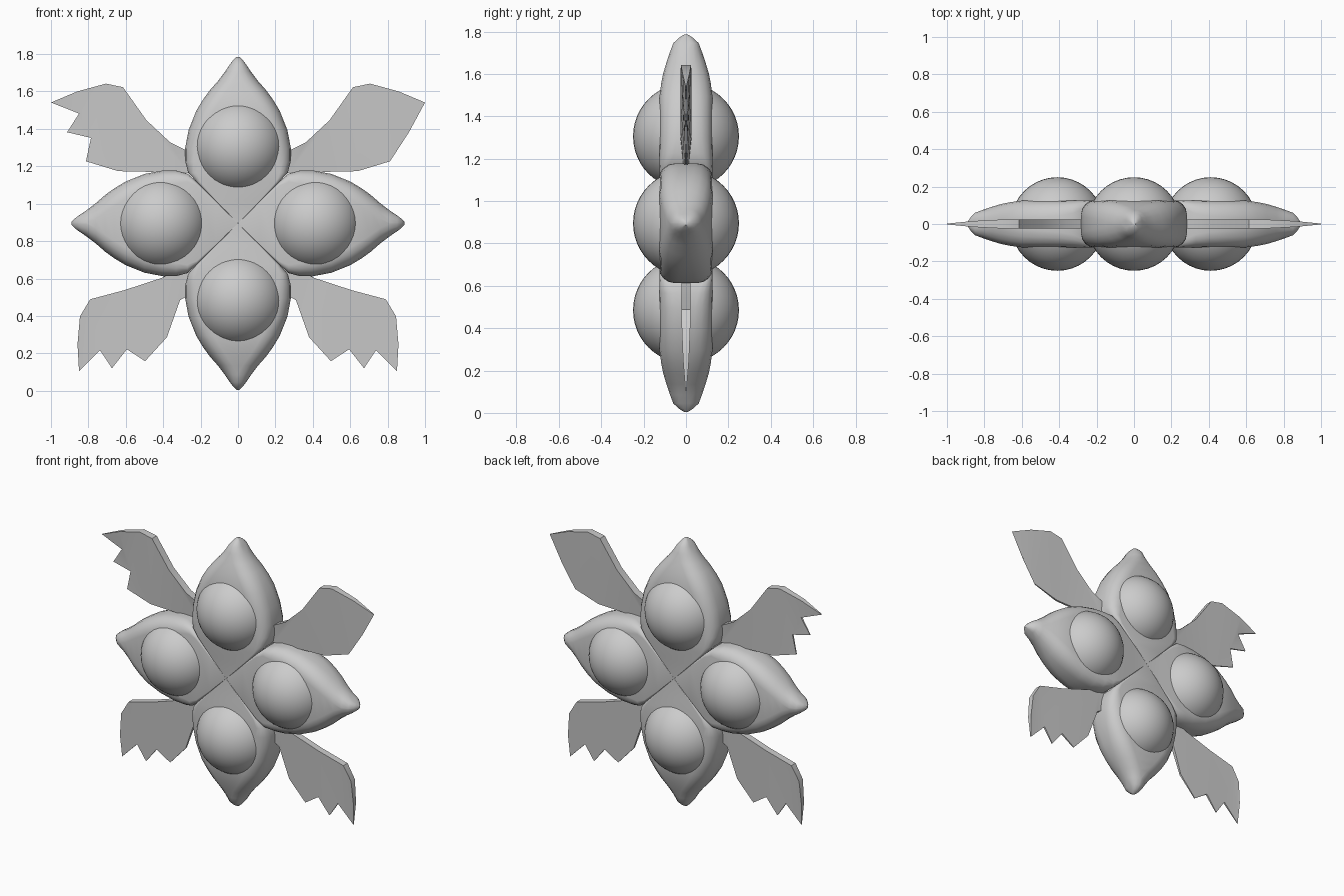
import bpy, bmesh, math
from mathutils import Matrix, Vector

if "Cube" in bpy.data.objects:
    bpy.data.objects.remove(bpy.data.objects["Cube"])

CZ = 0.895  # height of the flower centre


def finish(bm, name, angle=40):
    bmesh.ops.recalc_face_normals(bm, faces=bm.faces)
    me = bpy.data.meshes.new(name)
    bm.to_mesh(me)
    bm.free()
    ob = bpy.data.objects.new(name, me)
    bpy.context.collection.objects.link(ob)
    bpy.ops.object.select_all(action='DESELECT')
    ob.select_set(True)
    bpy.context.view_layer.objects.active = ob
    bpy.ops.object.shade_smooth_by_angle(angle=math.radians(angle))
    return ob


def rounded_ring(w, h, k, z, steps=4):
    """Rounded rectangle of half-width w and half-depth h at height z."""
    r = min(w, h) * k
    pts = []
    for q, (sx, sy) in enumerate([(1, 1), (-1, 1), (-1, -1), (1, -1)]):
        for i in range(steps + 1):
            a = math.pi / 2 * (q + i / steps)
            pts.append(Vector((sx * (w - r) + r * math.cos(a),
                               sy * (h - r) + r * math.sin(a), z)))
    return pts


# petal stations: distance from centre, half-width, half-depth, corner rounding
PETAL = [(0.002, 0.002, 0.125, 0.05), (0.12, 0.12, 0.125, 0.06),
         (0.22, 0.22, 0.125, 0.15), (0.27, 0.266, 0.125, 0.35),
         (0.33, 0.282, 0.125, 0.55), (0.40, 0.283, 0.125, 0.65),
         (0.50, 0.264, 0.125, 0.7), (0.60, 0.224, 0.125, 0.75),
         (0.66, 0.188, 0.117, 0.8), (0.71, 0.152, 0.107, 0.85),
         (0.76, 0.108, 0.092, 0.9), (0.81, 0.070, 0.075, 0.95),
         (0.85, 0.043, 0.060, 0.95), (0.875, 0.024, 0.034, 0.95),
         (0.89, 0.008, 0.010, 0.95)]


def petal(name, turn):
    bm = bmesh.new()
    rings = [[bm.verts.new(p) for p in rounded_ring(w, h, k, d)] for d, w, h, k in PETAL]
    n = len(rings[0])
    for a, b in zip(rings, rings[1:]):
        for i in range(n):
            j = (i + 1) % n
            bm.faces.new((a[i], a[j], b[j], b[i]))
    bm.faces.new(rings[0])
    bm.faces.new(rings[-1])
    bm.transform(Matrix.Translation((0, 0, CZ)) @ Matrix.Rotation(turn, 4, 'Y'))
    finish(bm, name)


def orb(name, turn):
    bm = bmesh.new()
    bmesh.ops.create_uvsphere(bm, u_segments=40, v_segments=24, radius=0.25)
    bm.transform(Matrix.Translation((0.41 * math.sin(turn), 0, CZ + 0.41 * math.cos(turn))))
    finish(bm, name)


# four petals, each with a ball showing on front and back
for i, side in enumerate(("top", "right", "bottom", "left")):
    petal("petal_" + side, i * math.pi / 2)
    orb("ball_" + side, i * math.pi / 2)

# wing outlines: x, z, half-thickness (thick leading edge, thin ragged edge)
UPPER = [(0.18, 1.10, .025), (0.20, 1.24, .025), (0.267, 1.28, .025), (0.364, 1.329, .025),
         (0.49, 1.447, .025), (0.615, 1.623, .025), (0.706, 1.642, .024), (0.86, 1.60, .016),
         (1.0, 1.541, .002), (0.85, 1.482, .006), (0.914, 1.382, .003), (0.786, 1.352, .006),
         (0.813, 1.227, .003), (0.64, 1.174, .006), (0.27, 1.166, .012)]
LOWER = [(0.18, 0.69, .022), (0.30, 0.65, .022), (0.417, 0.60, .022), (0.61, 0.537, .022),
         (0.79, 0.489, .022), (0.845, 0.398, .020), (0.858, 0.249, .014), (0.85, 0.104, .002),
         (0.738, 0.217, .006), (0.674, 0.12, .003), (0.594, 0.222, .006), (0.497, 0.158, .003),
         (0.38, 0.286, .006), (0.31, 0.484, .012), (0.273, 0.505, .014)]


def wing(name, outline, side):
    bm = bmesh.new()
    front = [bm.verts.new((side * x, -t, z)) for x, z, t in outline]
    back = [bm.verts.new((side * x, t, z)) for x, z, t in outline]
    caps = [bm.faces.new(front), bm.faces.new(back[::-1])]
    n = len(outline)
    for i in range(n):
        j = (i + 1) % n
        bm.faces.new((front[i], back[i], back[j], front[j]))
    bmesh.ops.triangulate(bm, faces=caps)
    finish(bm, name)


# four wings, mirrored left and right
for label, side in (("right", 1), ("left", -1)):
    wing("upper_wing_" + label, UPPER, side)
    wing("lower_wing_" + label, LOWER, side)
